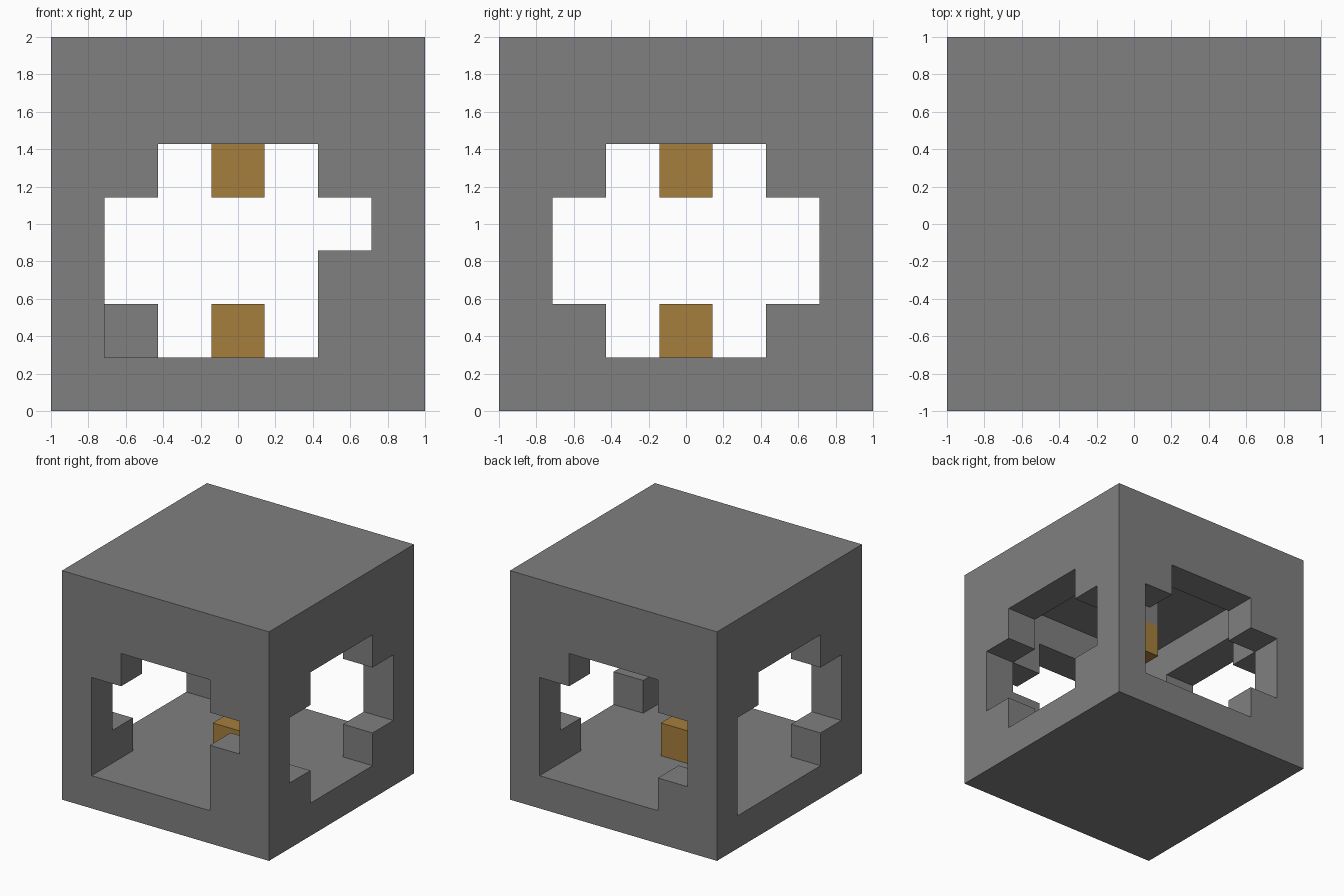
import bpy
import bmesh
from mathutils import Vector

default = bpy.data.objects.get("Cube")
if default:
    bpy.data.objects.remove(default, do_unlink=True)

N = 7              # blocks along each side
U = 2 / N          # block size


def material(name, rgb):
    m = bpy.data.materials.new(name)
    m.use_nodes = True
    colour = (*rgb, 1)
    m.diffuse_color = colour
    bsdf = next(n for n in m.node_tree.nodes if n.type == "BSDF_PRINCIPLED")
    bsdf.inputs["Base Color"].default_value = colour
    return m


stone = material("stone_grey", (0.215, 0.215, 0.215))
amber = material("amber", (0.376, 0.209, 0.045))


def block_object(name, cells, mat):
    """Join unit blocks into one skin, leaving out faces between blocks."""
    bm = bmesh.new()
    for cell in cells:
        for axis in range(3):
            for side in (0, 1):
                step = [0, 0, 0]
                step[axis] = 2 * side - 1
                if tuple(c + s for c, s in zip(cell, step)) in cells:
                    continue
                a, b = (axis + 1) % 3, (axis + 2) % 3
                loop = [(0, 0), (1, 0), (1, 1), (0, 1)]
                verts = []
                for p, q in (loop if side else loop[::-1]):
                    v = Vector(cell)
                    v[axis] += side
                    v[a] += p
                    v[b] += q
                    verts.append(bm.verts.new(v * U - Vector((1, 1, 0))))
                bm.faces.new(verts)
    bmesh.ops.remove_doubles(bm, verts=bm.verts[:], dist=U / 100)
    mesh = bpy.data.meshes.new(name)
    bm.to_mesh(mesh)
    bm.free()
    mesh.materials.append(mat)
    obj = bpy.data.objects.new(name, mesh)
    bpy.context.collection.objects.link(obj)
    return obj


def window(first_spans):
    """Opening as (column, level) pairs, one column span per level from the floor."""
    return {(c, level) for level, (lo, hi) in enumerate(first_spans, 1)
            for c in range(lo, hi + 1)}


# Window shapes, with columns counted along +x or +y
front = window([(1, 4), (1, 4), (1, 5), (2, 4)])
back = window([(2, 5), (1, 5), (1, 5), (2, 4)])
left = window([(2, 4), (1, 5), (1, 5), (2, 4)])
right = window([(2, 5), (1, 5), (1, 5), (2, 4)])

# Hollow room with a window in each wall
last = N - 1
shell = {(x, y, z) for x in range(N) for y in range(N) for z in range(N)
         if 0 in (x, y, z) or last in (x, y, z)}
shell -= {(c, 0, z) for c, z in front} | {(c, last, z) for c, z in back}
shell -= {(last, c, z) for c, z in left} | {(0, c, z) for c, z in right}

# Ceiling block that carries the hanging lamp
mid = N // 2
shell.add((mid, mid, last - 1))
block_object("room_shell", shell, stone)

# Amber blocks: one hanging, one on the floor
block_object("hanging_lamp", {(mid, mid, last - 2)}, amber)
block_object("floor_block", {(mid, mid, 1)}, amber)
